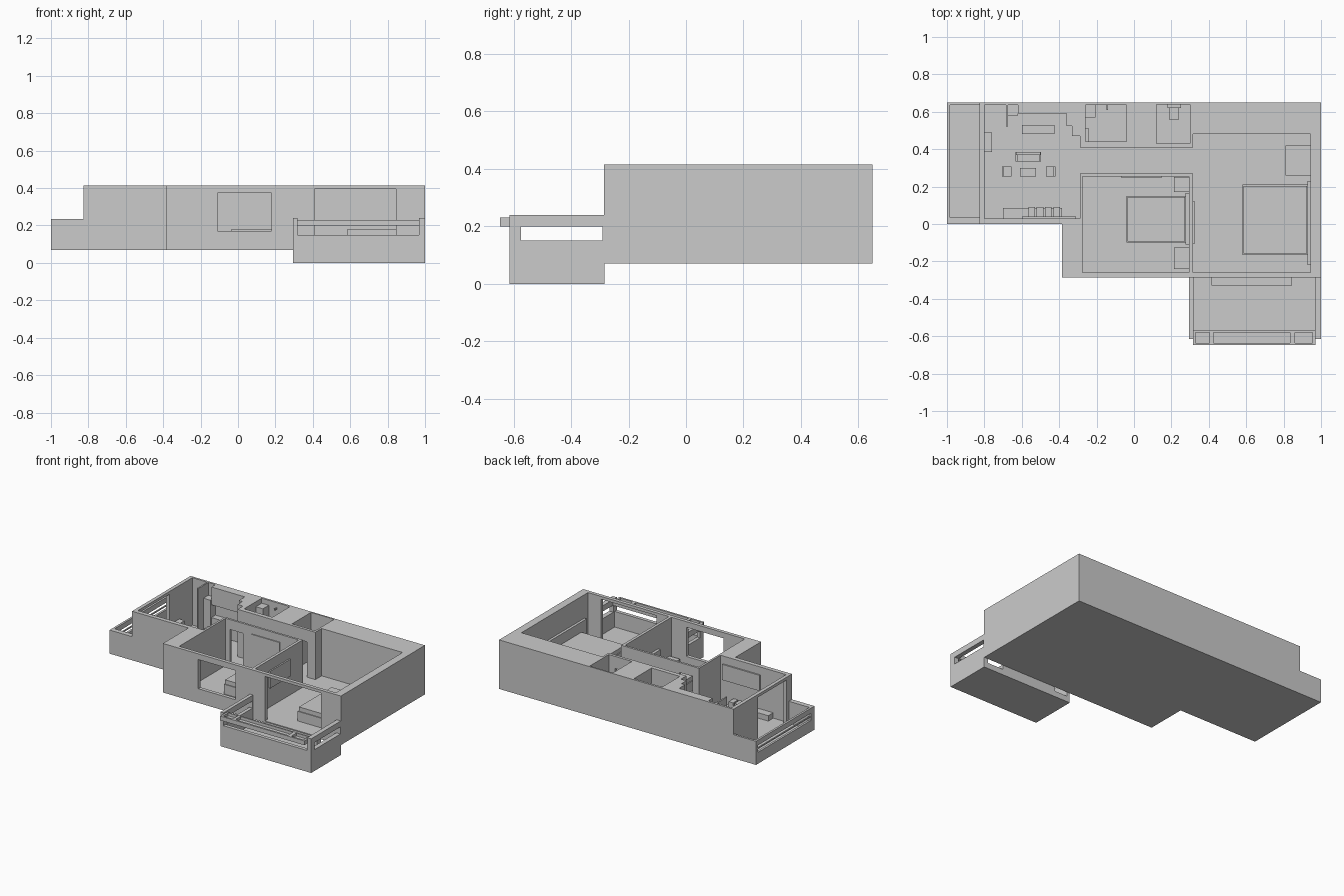
import bpy, bmesh

if "Cube" in bpy.data.objects:
    bpy.data.objects.remove(bpy.data.objects["Cube"])

TOP, BASE, FLOOR = 0.415, 0.07, 0.082


def finish(name, bm):
    bmesh.ops.recalc_face_normals(bm, faces=bm.faces)
    me = bpy.data.meshes.new(name)
    bm.to_mesh(me)
    bm.free()
    ob = bpy.data.objects.new(name, me)
    bpy.context.collection.objects.link(ob)
    return ob


def prism(name, pts, z0, z1):
    bm = bmesh.new()
    f = bm.faces.new([bm.verts.new((x, y, z0)) for x, y in pts])
    r = bmesh.ops.extrude_face_region(bm, geom=[f])
    vs = [v for v in r["geom"] if isinstance(v, bmesh.types.BMVert)]
    bmesh.ops.translate(bm, verts=vs, vec=(0, 0, z1 - z0))
    return finish(name, bm)


def box(name, x0, x1, y0, y1, z0, z1):
    return prism(name, [(x0, y0), (x1, y0), (x1, y1), (x0, y1)], z0, z1)


def cut(ob, *b):
    c = box("cutter", *b)
    c.hide_render = True
    m = ob.modifiers.new("cut", 'BOOLEAN')
    m.operation, m.solver, m.object = 'DIFFERENCE', 'EXACT', c
    bpy.context.view_layer.objects.active = ob
    bpy.ops.object.modifier_apply(modifier=m.name)
    bpy.data.objects.remove(c)


# Main shell with rooms carved out
shell = prism("apartment_shell", [(-.825, 0), (-.385, 0), (-.385, -.285), (1, -.285),
                                  (1, .65), (-.825, .65)], BASE, TOP)
rooms = [(-.80, -.29, .03, .635), (-.30, .33, .27, .41), (.315, .945, -.26, .48),
         (-.275, .295, -.26, .255), (-.26, -.04, .44, .635), (.12, .30, .43, .64)]
for r in rooms:
    cut(shell, *r, FLOOR, .5)
# Windows and doors
for o in [(-.11, .18, -.32, -.24, .17, .375), (.41, .845, -.32, -.24, FLOOR, .395),
          (-.85, -.78, .06, .38, FLOOR, .395), (-.24, -.14, .24, .29, FLOOR, .345),
          (.15, .25, .39, .45, FLOOR, .33)]:
    cut(shell, *o)

# Side balcony
side = box("side_balcony", -1, -.824, 0, .65, BASE, .236)
cut(side, -.985, -.80, .035, .635, FLOOR, .4)
cut(side, -1.1, -.97, .04, .63, .15, .20)
box("side_balcony_bar", -.996, -.988, .03, .64, .170, .178)

# Front balcony with planter rail
front = box("front_balcony", .293, 1, -.615, -.284, 0, .24)
cut(front, .317, .968, -.59, -.2, .04, .4)
cut(front, .317, .968, -.7, -.55, .15, .4)
cut(front, .2, 1.1, -.575, -.29, .15, .20)
rail = box("planter_rail", .315, .97, -.648, -.57, .20, .23)
for x0, x1 in [(.33, .405), (.425, .835), (.86, .955)]:
    cut(rail, x0, x1, -.635, -.58, .21, .3)
box("balcony_step", .415, .845, -.33, -.284, .04, .075)


# Furniture helper: bed with mattress and headboard against a wall on its right
def bed(name, x0, x1, y0, y1, head0, head1, head_z):
    box(name + "_base", x0, x1, y0, y1, FLOOR, .15)
    box(name + "_mattress", x0 + .006, x1 - .01, y0 + .006, y1 - .006, .15, .18)
    box(name + "_headboard", x1 - .008, x1 + .012, head0, head1, FLOOR, head_z)


bed("main_bed", .58, .935, -.165, .21, -.22, .23, .25)
bed("small_bed", -.04, .283, -.10, .15, -.11, .165, .25)
for i, y in enumerate((-.24, .17)):
    box(f"nightstand_{i}", .215, .295, y, y + (.115 if i == 0 else .082), FLOOR, .15)
box("bedroom_dresser", .81, .945, .26, .42, FLOOR, .17)
box("bedroom_screen", .314, .325, -.105, .12, .22, .34)
box("wall_panel", -.07, .15, .248, .256, .18, .36)

# Kitchen run
box("kitchen_partition", -.685, -.675, .52, .636, FLOOR, TOP)
box("fridge", -.675, -.62, .58, .636, FLOOR, .325)
box("upper_cabinets", -.62, -.36, .59, .636, .29, TOP)
box("kitchen_counter", -.62, -.36, .59, .636, FLOOR, .2)
for i, (x, y) in enumerate([(-.36, .525), (-.332, .47)]):
    box(f"stepped_wall_{i}", x, -.289, y, .636, FLOOR, TOP)
box("kitchen_island", -.60, -.425, .48, .53, FLOOR, .17)
box("side_cabinet", -.81, -.758, .385, .49, FLOOR, .18)

# Seating group
box("sofa_seat", -.63, -.50, .335, .37, FLOOR, .12)
box("sofa_back", -.63, -.50, .37, .385, FLOOR, .15)
for n, x in (("left", -.634), ("right", -.508)):
    box(f"sofa_arm_{n}", x, x + .012, .335, .385, FLOOR, .135)
box("coffee_table", -.61, -.525, .255, .30, FLOOR, .11)
for n, x, b in (("left", -.705, -.705), ("right", -.47, -.43)):
    box(f"armchair_{n}", x, x + .05, .255, .308, FLOOR, .12)
    box(f"armchair_{n}_back", b, b + .01, .255, .308, FLOOR, .15)

# Media wall
box("media_console", -.70, -.385, .03, .085, FLOOR, .12)
for i in range(4):
    x = -.565 + i * .045
    box(f"media_item_{i}", x, x + .035, .035, .09, .12, .14)
box("wall_screen", -.60, -.31, .029, .04, .25, .36)

# Bathrooms
box("shower_column", -.26, -.205, .57, .636, FLOOR, .38)
box("basin_cabinet", -.262, -.24, .44, .51, FLOOR, .2)
box("shower_pipe", -.147, -.14, .61, .636, .37, .38)
box("toilet_tank", .18, .25, .62, .641, FLOOR, .2)
box("toilet_bowl", .187, .24, .56, .62, FLOOR, .14)
